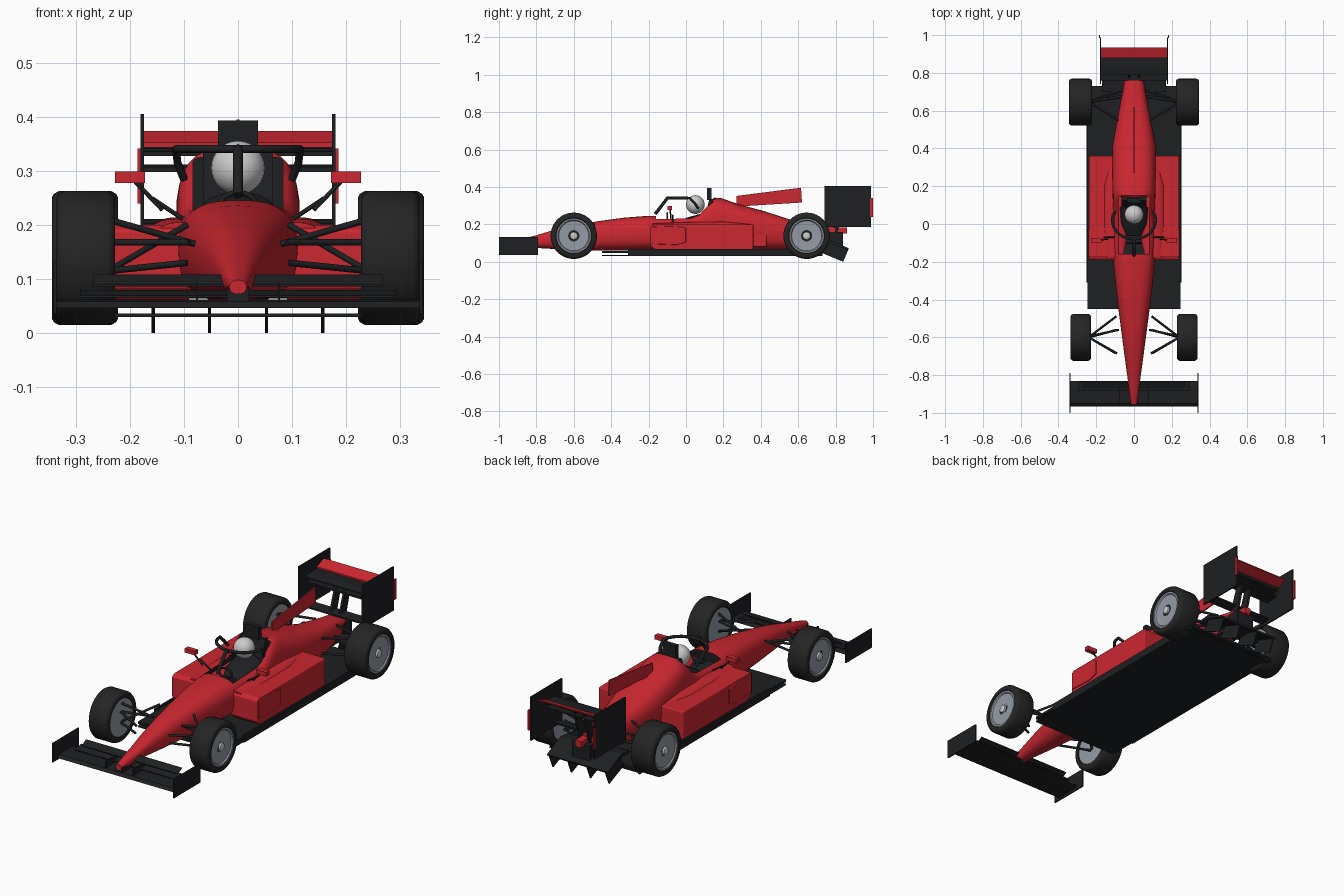
import bpy, bmesh, math
from mathutils import Vector

if "Cube" in bpy.data.objects:
    bpy.data.objects.remove(bpy.data.objects["Cube"])


def material(name, rgb):
    m = bpy.data.materials.new(name)
    m.diffuse_color = (*rgb, 1)
    m.use_nodes = True
    m.node_tree.nodes["Principled BSDF"].inputs["Base Color"].default_value = m.diffuse_color
    return m


RED = material("red_paint", (0.6, 0.02, 0.03))
BLACK = material("carbon_black", (0.013, 0.014, 0.016))
RUBBER = material("tyre_rubber", (0.018, 0.018, 0.018))
METAL = material("rim_metal", (0.30, 0.33, 0.38))
WHITE = material("helmet_grey", (0.7, 0.7, 0.68))


def finish(name, bm, mat, mirror=False, bevel=0, smooth=False):
    bmesh.ops.recalc_face_normals(bm, faces=bm.faces)
    me = bpy.data.meshes.new(name)
    bm.to_mesh(me)
    bm.free()
    me.materials.append(mat)
    ob = bpy.data.objects.new(name, me)
    bpy.context.collection.objects.link(ob)
    if bevel:
        b = ob.modifiers.new("bevel", 'BEVEL')
        b.width, b.segments = bevel, 3
    if mirror:
        ob.modifiers.new("mirror", 'MIRROR')
    if smooth:
        bpy.ops.object.select_all(action='DESELECT')
        ob.select_set(True)
        bpy.context.view_layer.objects.active = ob
        bpy.ops.object.shade_smooth_by_angle(angle=math.radians(40))
    return ob


def prism(name, x0, x1, yz, mat, **kw):
    """Side-view polygon extruded from x0 to x1."""
    bm = bmesh.new()
    f = bm.faces.new([bm.verts.new((x0, y, z)) for y, z in yz])
    ext = bmesh.ops.extrude_face_region(bm, geom=[f])
    bmesh.ops.translate(bm, vec=(x1 - x0, 0, 0),
                        verts=[v for v in ext["geom"] if isinstance(v, bmesh.types.BMVert)])
    return finish(name, bm, mat, **kw)


def box(name, x0, x1, y0, y1, z0, z1, mat, **kw):
    return prism(name, x0, x1, [(y0, z0), (y1, z0), (y1, z1), (y0, z1)], mat, **kw)


def loft(name, rings, mat, **kw):
    """Skin equal-length closed rings of points and cap both ends."""
    bm = bmesh.new()
    vs = [[bm.verts.new(p) for p in r] for r in rings]
    n = len(vs[0])
    for a, b in zip(vs, vs[1:]):
        for i in range(n):
            bm.faces.new((a[i], a[(i + 1) % n], b[(i + 1) % n], b[i]))
    bm.faces.new(vs[0])
    bm.faces.new(vs[-1])
    return finish(name, bm, mat, **kw)


def section(y, w, z0, z1, power, n=32, x=0):
    """Superellipse cross-section at station y."""
    pts = []
    for i in range(n):
        a = 2 * math.pi * i / n
        c, s = math.cos(a), math.sin(a)
        pts.append((x + w * math.copysign(abs(c) ** (2 / power), c), y,
                    (z0 + z1) / 2 + (z1 - z0) / 2 * math.copysign(abs(s) ** (2 / power), s)))
    return pts


def lathe(name, y, z, profile, mat):
    """Mirrored wheel part: (x, radius) profile turned about the axle."""
    rings = [[(x, y + r * math.cos(k * math.pi / 20), z + r * math.sin(k * math.pi / 20))
              for k in range(40)] for x, r in profile]
    return loft(name, rings, mat, mirror=True, smooth=True)


def tubes(name, paths, r, mat=BLACK, mirror=True):
    cu = bpy.data.curves.new(name, 'CURVE')
    cu.dimensions, cu.bevel_depth, cu.bevel_resolution, cu.use_fill_caps = '3D', r, 2, True
    for path in paths:
        for side in ((1, -1) if mirror else (1,)):
            s = cu.splines.new('POLY')
            s.points.add(len(path) - 1)
            for p, (x, y, z) in zip(s.points, path):
                p.co = (x * side, y, z, 1)
    cu.materials.append(mat)
    ob = bpy.data.objects.new(name, cu)
    bpy.context.collection.objects.link(ob)


# body: nose, cockpit surround, airbox and engine cover in one skin
stations = [(-.955, .016, .072, .098, 2.2), (-.9, .024, .072, .115, 2.3), (-.8, .036, .074, .142, 2.3),
            (-.7, .050, .068, .172, 2.4), (-.6, .063, .063, .195, 2.4), (-.47, .080, .06, .217, 2.5),
            (-.33, .097, .06, .236, 2.6), (-.2, .110, .06, .246, 2.7), (-.08, .113, .06, .244, 3),
            (.03, .113, .06, .246, 3.2), (.07, .113, .06, .262, 3.4), (.11, .113, .06, .308, 3.4),
            (.15, .113, .06, .343, 3.2), (.19, .115, .06, .340, 3), (.28, .116, .06, .308, 2.8),
            (.42, .114, .06, .270, 2.7), (.55, .090, .065, .228, 2.7), (.68, .065, .075, .207, 2.7),
            (.80, .044, .11, .190, 2.7)]
body = loft("body_shell", [section(*s) for s in stations], RED)

# cockpit opening, cut with a black lining
cutter = prism("cockpit_cutter", -.083, .083,
               [(-.16, .20), (.145, .14), (.145, .325), (.06, .33), (-.16, .30)], RED)
body.data.materials.append(BLACK)
cutter.data.materials.append(BLACK)
for f in cutter.data.polygons:
    f.material_index = 1
mod = body.modifiers.new("cockpit", 'BOOLEAN')
mod.object, mod.operation, mod.solver = cutter, 'DIFFERENCE', 'EXACT'
bpy.context.view_layer.objects.active = body
body.select_set(True)
bpy.ops.object.modifier_apply(modifier="cockpit")
bpy.data.objects.remove(cutter)
bpy.ops.object.shade_smooth_by_angle(angle=math.radians(35))

# cockpit fittings
prism("headrest", -.065, .065, [(.09, .2), (.16, .2), (.16, .335), (.125, .335)], BLACK)
box("roll_camera", -.037, .037, .112, .136, .33, .394, BLACK)
bm = bmesh.new()
bmesh.ops.create_uvsphere(bm, u_segments=24, v_segments=16, radius=.05)
bmesh.ops.translate(bm, verts=bm.verts, vec=(0, .05, .306))
finish("helmet", bm, WHITE, smooth=True)
loft("driver_shoulders", [section(y, w, .15, h, 2.5) for y, w, h in
                          ((-.06, .05, .20), (.0, .07, .235), (.09, .075, .26))], BLACK, smooth=True)
tubes("steering_wheel", [[(.035 * math.cos(t * math.pi / 8), -.1, .235 + .025 * math.sin(t * math.pi / 8))
                          for t in range(17)]], .005, mirror=False)

# halo: hoop plus centre post
hoop = [(.1, .065, .285), (.112, .045, .315)]
hoop += [(.115 * math.cos(a), .02 - .1 * math.sin(a), .341) for a in [math.pi * k / 16 for k in range(17)]]
hoop += [(-.112, .045, .315), (-.1, .065, .285)]
tubes("halo_hoop", [hoop], .0075, mirror=False)
tubes("halo_post", [[(0, -.165, .255), (0, -.10, .34), (0, -.08, .341)]], .009, mirror=False)

# shark fin
prism("engine_fin", -.003, .003, [(.27, .295), (.62, .317), (.615, .396), (.27, .352)], RED)

# sidepods with inlets and rear fairings
pod = [(-.19, .085), (-.16, .06), (.36, .06), (.36, .2), (-.17, .2), (-.19, .19)]
prism("sidepod", .09, .238, pod, RED, mirror=True, bevel=.006)
prism("sidepod_bulge", .235, .242, [(-.18, .095), (-.05, .09), (.0, .105), (.0, .18), (-.05, .192), (-.18, .188)],
      RED, mirror=True, bevel=.003)
loft("sidepod_shoulder", [section(y, w, .08, h, 3, x=.1) for y, w, h in
                          ((-.18, .06, .205), (.0, .075, .212), (.2, .07, .215), (.36, .03, .2))],
     RED, mirror=True, smooth=True)
box("sidepod_tail", .06, .115, .36, .43, .08, .145, RED, mirror=True, bevel=.006)

# floor: two thin layers joined by edge walls
box("floor_upper", -.245, .245, -.45, .73, .046, .058, BLACK)
box("floor_lower", -.245, .245, -.45, .72, .03, .036, BLACK)
box("floor_edge", .243, .252, -.31, .73, .03, .068, BLACK, mirror=True)

# diffuser sloping down at the tail, with strakes
prism("diffuser_panel", -.17, .17, [(.70, .115), (.76, .122), (.87, .072), (.865, .064), (.75, .106), (.70, .1)], BLACK)
for x in (.053, .157):
    prism("diffuser_strake", x - .003, x + .003, [(.72, .05), (.84, .0), (.87, .07), (.76, .115)], BLACK, mirror=True)
box("gearbox", -.05, .05, .68, .84, .085, .16, BLACK)

# wheels: tyre, rim and hub
for end, y, x0, x1 in (("front", -.6, .228, .336), ("rear", .645, .222, .345)):
    z, R = .139, .124
    lathe(end + "_tyre", y, z, [(x0 + .012, .09), (x0, .096), (x0, .112), (x0 + .004, .119), (x0 + .013, R),
                                (x1 - .013, R), (x1 - .004, .119), (x1, .112), (x1, .096), (x1 - .012, .09)], RUBBER)
    lathe(end + "_rim", y, z, [(x0 + .004, .078), (x0 + .004, .093), (x1 - .004, .093), (x1 - .004, .085),
                               (x1 - .010, .080), (x1 - .012, .03)], METAL)
    lathe(end + "_hub", y, z, [(x1 - .02, .022), (x1 - .004, .019), (x1 - .001, .01)], WHITE)

# suspension arms
tubes("front_suspension", [[(.24, -.6, .168), (.09, -.60 + d, .168)] for d in (-.085, .04)]
      + [[(.24, -.6, .115), (.095, -.49, .2)], [(.24, -.595, .21), (.08, -.56, .165)],
         [(.24, -.6, .115), (.095, -.685, .13)]], .006)
tubes("rear_suspension", [[(.24, .645, h), (.06, .645 + d, h2)] for h, h2, d in
                          ((.19, .185, -.11), (.19, .185, .06), (.1, .11, -.11), (.1, .11, .07))], .006)
tubes("rear_driveshaft", [[(.24, .645, .14), (.04, .68, .14)]], .008)

# mirrors on stays
box("mirror_housing", .172, .228, -.10, -.075, .278, .299, RED, mirror=True)
tubes("mirror_stay", [[(.19, -.085, .28), (.14, -.08, .228)], [(.16, -.07, .25), (.1, -.07, .21)]], .004)

# front wing
prism("front_wing_main", -.338, .338, [(-.965, .046), (-.86, .05), (-.83, .056), (-.86, .062), (-.95, .058)], BLACK)
prism("front_wing_flap", -.293, .293, [(-.885, .066), (-.835, .074), (-.835, .08), (-.885, .07)], BLACK)
prism("front_wing_top_flap", .02, .268, [(-.865, .086), (-.832, .103), (-.832, .108), (-.865, .09)], BLACK, mirror=True)
box("front_wing_endplate", .336, .342, -1, -.79, .036, .132, BLACK, mirror=True)
box("front_wing_bracket", .074, .078, -.95, -.84, .056, .093, BLACK, mirror=True)
prism("nose_pylon", -.02, .02, [(-.95, .052), (-.84, .052), (-.84, .09), (-.95, .085)], BLACK)

# rear wing
box("rear_wing_endplate", .174, .181, .74, .988, .185, .406, BLACK, mirror=True)
prism("rear_wing_main", -.175, .175, [(.79, .328), (.88, .333), (.885, .345), (.82, .343), (.79, .336)], BLACK)
prism("rear_wing_flap", -.175, .175, [(.878, .345), (.935, .368), (.935, .374), (.878, .353)], RED)
prism("rear_wing_lower", -.175, .175, [(.80, .298), (.87, .304), (.87, .312), (.80, .308)], BLACK)
prism("rear_wing_beam", -.175, .175, [(.76, .196), (.81, .204), (.81, .211), (.76, .203)], BLACK)
prism("rear_wing_pylon", .02, .032, [(.76, .16), (.81, .16), (.86, .33), (.82, .33)], BLACK, mirror=True)
box("rear_light_strip", .179, .186, .984, 1.0, .24, .342, RED, mirror=True)
box("rain_light", -.018, .018, .80, .86, .15, .182, RED)
